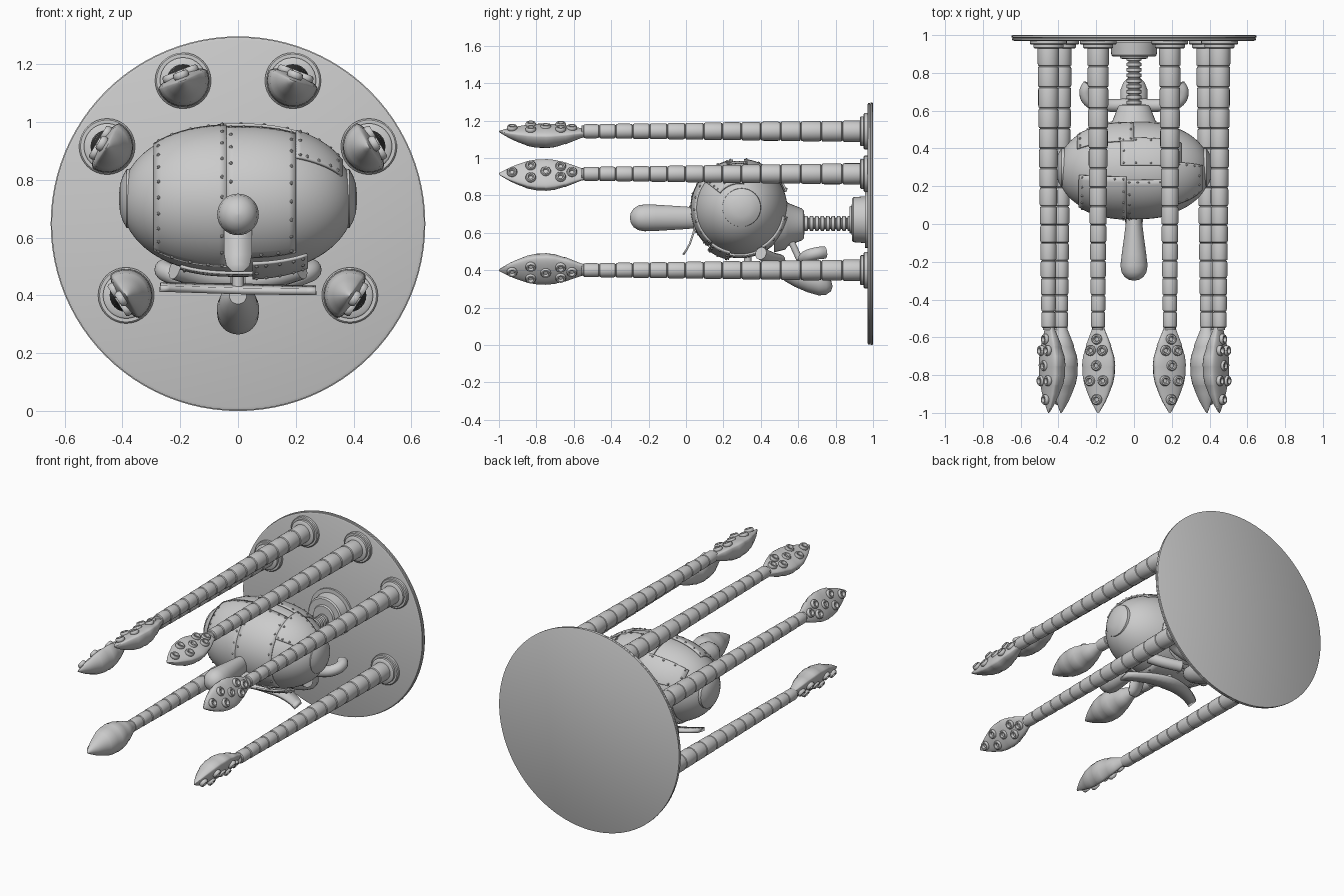
import bpy, bmesh
from math import sin, cos, pi, radians, atan2
from mathutils import Vector, Matrix

if "Cube" in bpy.data.objects:
    bpy.data.objects.remove(bpy.data.objects["Cube"])


def finish(name, bm, angle=40):
    bmesh.ops.remove_doubles(bm, verts=bm.verts, dist=1e-5)
    bmesh.ops.recalc_face_normals(bm, faces=bm.faces)
    me = bpy.data.meshes.new(name)
    bm.to_mesh(me)
    bm.free()
    ob = bpy.data.objects.new(name, me)
    bpy.context.collection.objects.link(ob)
    bpy.ops.object.select_all(action='DESELECT')
    ob.select_set(True)
    bpy.context.view_layer.objects.active = ob
    bpy.ops.object.shade_smooth_by_angle(angle=radians(angle))
    return ob


def lathe(name, prof, place, n=32, angle=40):
    """Revolve (t, r) pairs; place(t, u, v) gives the world position."""
    bm = bmesh.new()
    rows = [[bm.verts.new(place(t, r * cos(2 * pi * i / n), r * sin(2 * pi * i / n)))
             for i in range(n)] for t, r in prof]
    for a, b in zip(rows, rows[1:]):
        for i in range(n):
            j = (i + 1) % n
            bm.faces.new((a[i], a[j], b[j], b[i]))
    bm.faces.new(rows[0])
    bm.faces.new(rows[-1])
    return finish(name, bm, angle)


def along_y(x, z):
    return lambda t, u, v: Vector((x + u, t, z + v))


def tube(name, pts, r):
    cu = bpy.data.curves.new(name, 'CURVE')
    cu.dimensions = '3D'
    cu.bevel_depth, cu.bevel_resolution, cu.use_fill_caps = r, 5, True
    sp = cu.splines.new('BEZIER')
    sp.bezier_points.add(len(pts) - 1)
    for bp, p in zip(sp.bezier_points, pts):
        bp.co = p
        bp.handle_left_type = bp.handle_right_type = 'AUTO'
    ob = bpy.data.objects.new(name, cu)
    bpy.context.collection.objects.link(ob)


def strip(name, pts, across, thick):
    """Ribbon through pts with half width vector, given thickness."""
    bm = bmesh.new()
    rows = [[bm.verts.new(Vector(p) + Vector(across) * w * s) for s in (-1, 1)] for p, w in pts]
    for a, b in zip(rows, rows[1:]):
        bm.faces.new((a[0], a[1], b[1], b[0]))
    ob = finish(name, bm)
    m = ob.modifiers.new('thickness', 'SOLIDIFY')
    m.thickness, m.offset = thick, 0


# Back disc
ZC = 0.648
lathe('back_disc', [(0.97, 0.635), (0.974, 0.645), (0.983, 0.645), (0.985, 0.64),
                    (0.988, 0.648), (0.997, 0.648), (1.0, 0.642)], along_y(0, ZC), 96)

# Segmented tentacles with flat, suckered clubs facing outward
arm_prof = [(0.97, 0.04)]
SEG, Y0, Y1 = 15, 0.95, -0.55
edges = [Y0 + (Y1 - Y0) * (1.15 * k / SEG - 0.15 * (k / SEG) ** 2) for k in range(SEG + 1)]
for a, b in zip(edges, edges[1:]):
    r = 0.037 + 0.021 * ((a + b) / 2 - Y1) / (Y0 - Y1)
    arm_prof += [(a, r - 0.008), (a - 0.004, r - 0.002), (a - 0.014, r),
                 (b + 0.014, r), (b + 0.004, r - 0.002), (b, r - 0.008)]
arm_prof.append((-0.56, 0.03))
club_prof = [(-0.53, 0.03), (-0.56, 0.036), (-0.60, 0.052), (-0.645, 0.07), (-0.65, 0.069),
             (-0.70, 0.085), (-0.75, 0.091), (-0.755, 0.089), (-0.80, 0.088), (-0.85, 0.078),
             (-0.855, 0.075), (-0.90, 0.058), (-0.94, 0.04), (-0.975, 0.02), (-0.995, 0.008), (-1.0, 0.002)]
suckers = [(-0.61, 0), (-0.67, 0.033), (-0.67, -0.033), (-0.75, 0),
           (-0.83, 0.037), (-0.83, -0.037), (-0.93, 0)]
for side, lab in ((-1, 'left'), (1, 'right')):
    for x, z, row in ((0.19, 1.143, 'upper'), (0.453, 0.915, 'middle'), (0.387, 0.40, 'lower')):
        nm = f'{lab}_{row}_tentacle'
        c = Vector((side * x, 0, z))
        out = Vector((c.x, 0, z - ZC)).normalized()
        tan = Vector((-out.z, 0, out.x))

        def flat(t, u, v, c=c, out=out, tan=tan):
            return c + Vector((0, t, 0)) + tan * u + out * (v * 0.3 if v > 0 else v)
        lathe(nm + '_base', [(0.972, 0.097), (0.955, 0.097), (0.95, 0.092), (0.95, 0.08),
                             (0.935, 0.08), (0.93, 0.074), (0.93, 0.04)], along_y(c.x, z))
        lathe(nm, arm_prof, along_y(c.x, z), 24)
        lathe(nm + '_club', club_prof, flat, 32)
        bm = bmesh.new()
        n, ring = 16, [(0.017, 0), (0.024, 0.0), (0.028, 0.006), (0.028, 0.016), (0.023, 0.024),
                       (0.016, 0.024), (0.012, 0.016), (0.011, 0.008), (0.0005, 0.007)]
        for t, u in suckers:
            o = c + Vector((0, t, 0)) + tan * u + out * (0.008 if abs(t + 0.75) < 0.12 else 0.003)
            rows = [[bm.verts.new(o + out * (h + 0.006) + tan * r * cos(2 * pi * i / n)
                     + Vector((0, r * sin(2 * pi * i / n), 0))) for i in range(n)] for r, h in ring]
            for a, b in zip(rows, rows[1:]):
                for i in range(n):
                    bm.faces.new((a[i], a[i - 1], b[i - 1], b[i]))
        finish(nm + '_suckers', bm)

# Barrel body revolved about x
BY, BZ = 0.287, 0.73


def radius(x):
    return 0.255 * max(0, 1 - abs(x / 0.405) ** 2.4) ** 0.5


def body(x, a, off=0.0):
    r = radius(x) + off
    return Vector((x, BY - r * cos(a), BZ + r * sin(a)))


lathe('body', [(0.405 * sin(k * pi / 48), max(0.001, radius(0.405 * sin(k * pi / 48))))
               for k in range(-24, 25)], lambda t, u, v: Vector((t, BY + u, BZ + v)), 56)
for s, lab in ((-1, 'left'), (1, 'right')):
    lathe(lab + '_body_cap', [(s * 0.36, 0.105), (s * 0.385, 0.102), (s * 0.398, 0.08),
                              (s * 0.408, 0.05), (s * 0.412, 0.01)],
          lambda t, u, v: Vector((t, BY + 0.01 + u, BZ + 0.005 + v)))

# Riveted body plates: x range, angle range (degrees from front), lift
plates = [(-0.29, -0.04, -62, 82, 0.005), (-0.04, 0.2, -50, 78, 0.002),
          (0.2, 0.36, 38, 100, 0.008), (0.05, 0.24, -78, -52, 0.022),
          (-0.3, 0.0, 125, 160, 0.01), (-0.07, 0.25, 95, 130, 0.006),
          (-0.25, 0.2, 190, 240, 0.006), (-0.2, 0.15, 245, 285, 0.006)]
rivets = bmesh.new()
for k, (x0, x1, a0, a1, lift) in enumerate(plates):
    bm = bmesh.new()
    nx, na = 10, 20
    g = [[bm.verts.new(body(x0 + (x1 - x0) * i / nx, radians(a0 + (a1 - a0) * j / na), lift))
          for j in range(na + 1)] for i in range(nx + 1)]
    for i in range(nx):
        for j in range(na):
            bm.faces.new((g[i][j], g[i + 1][j], g[i + 1][j + 1], g[i][j + 1]))
    ob = finish(f'body_plate_{k + 1}', bm)
    m = ob.modifiers.new('thickness', 'SOLIDIFY')
    m.thickness, m.offset = 0.01, 0
    cnt = max(2, int((a1 - a0) / 16))
    spots = [(x, a0 + 3 + (a1 - a0 - 6) * j / cnt) for x in (x0 + 0.015, x1 - 0.015) for j in range(cnt + 1)]
    spots += [(x0 + (x1 - x0) * i / 4, a) for a in (a0 + 3, a1 - 3) for i in (1, 2, 3)]
    for x, a in spots:
        bmesh.ops.create_icosphere(rivets, subdivisions=1, radius=0.007,
                                   matrix=Matrix.Translation(body(x, radians(a), lift + 0.005)))
finish('body_rivets', rivets)

# Nose, narrower at the root, with chin strip
lathe('nose', [(0.06, 0.055), (0.0, 0.06), (-0.08, 0.065), (-0.16, 0.07), (-0.22, 0.072), (-0.255, 0.066),
               (-0.28, 0.05), (-0.295, 0.027), (-0.3, 0.003)],
      lambda t, u, v: Vector((u * (1 - max(0, t + 0.22) * 1.2), t, 0.68 + v)))
strip('chin_strip', [((0, 0.05, 0.66), 1), ((0, 0.04, 0.60), 1), ((0, 0.02, 0.54), 1),
                     ((0, 0.0, 0.505), 0.85), ((0, -0.015, 0.483), 0.4)], (0.048, 0, 0), 0.01)

# Curved cross bar under the body with its strut
strip('lower_bar', [((0.27 * k / 8, 0.33 - 0.10 * (k / 8) ** 2, 0.423 - 0.006 * k / 8), 1 - 0.3 * abs(k / 8))
                    for k in range(-8, 9)], (0, 0.05, 0.008), 0.022)
tube('bar_strut', [(0, 0.33, 0.5), (0, 0.33, 0.42)], 0.02)

# Neck: cone, bellows and stepped wall mount
lathe('neck_cone', [(0.47, 0.15), (0.53, 0.135), (0.545, 0.115), (0.62, 0.085), (0.63, 0.075), (0.635, 0.03)],
      along_y(0, 0.645))
bellows = []
for k in range(9):
    y = 0.63 + k * 0.029
    bellows += [(y, 0.03), (y + 0.004, 0.04), (y + 0.02, 0.04), (y + 0.024, 0.03)]
lathe('neck_bellows', bellows, along_y(0, 0.65), 24)
lathe('neck_mount', [(0.972, 0.15), (0.958, 0.15), (0.957, 0.125), (0.895, 0.12), (0.887, 0.112),
                     (0.886, 0.075), (0.875, 0.07), (0.874, 0.02)], along_y(0, 0.67), 40)

# Rear pod and the curved side tubes below the neck
lathe('rear_pod', [(0.5, 0.03), (0.53, 0.05), (0.58, 0.064), (0.65, 0.073), (0.71, 0.072), (0.75, 0.056),
                   (0.775, 0.03), (0.783, 0.003)], lambda t, u, v: Vector((u, t, 0.40 - 0.3 * (t - 0.5) + v)))
for s, lab in ((-1, 'left'), (1, 'right')):
    tube(lab + '_side_tube', [(s * 0.03, 0.63, 0.44), (s * 0.15, 0.63, 0.45), (s * 0.235, 0.65, 0.475),
                              (s * 0.255, 0.70, 0.49), (s * 0.235, 0.74, 0.495)], 0.034)
    tube(lab + '_belly_tube', [(s * 0.04, 0.50, 0.45), (s * 0.14, 0.45, 0.465), (s * 0.22, 0.40, 0.49)], 0.035)
    tube(lab + '_pod_strut', [(s * 0.03, 0.56, 0.56), (s * 0.03, 0.62, 0.43)], 0.018)
